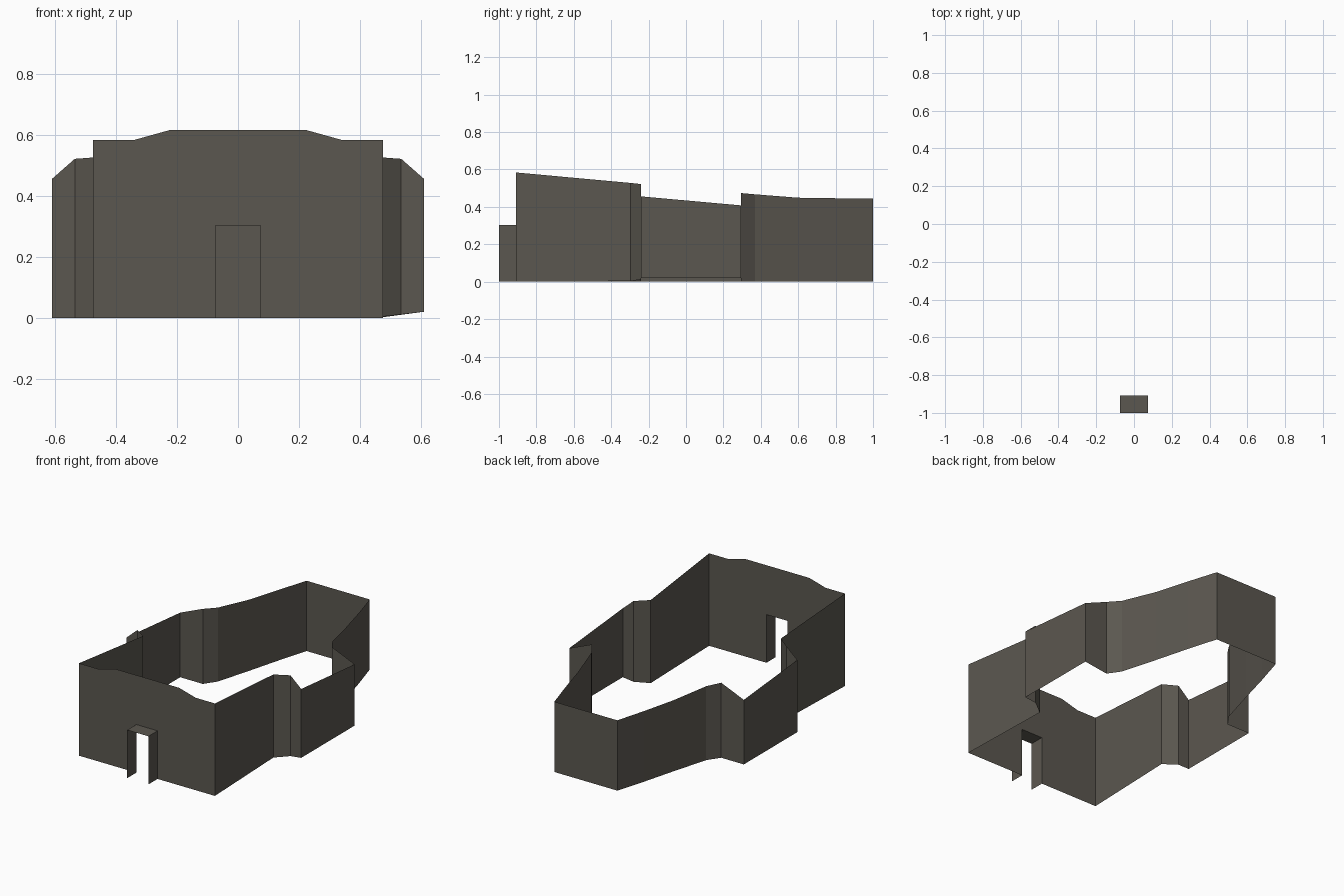
import bpy

if "Cube" in bpy.data.objects:
    bpy.data.objects.remove(bpy.data.objects["Cube"])

stone = bpy.data.materials.new("warm_grey_stone")
stone.diffuse_color = (0.105, 0.096, 0.08, 1)
stone.use_nodes = True
stone.node_tree.nodes["Principled BSDF"].inputs["Base Color"].default_value = stone.diffuse_color


def add_part(name, verts, faces):
    mesh = bpy.data.meshes.new(name)
    mesh.from_pydata(verts, [], faces)
    mesh.materials.append(stone)
    ob = bpy.data.objects.new(name, mesh)
    bpy.context.collection.objects.link(ob)
    return ob


FRONT, BACK = -0.909, 1.0
DOOR_W, DOOR_H = 0.074, 0.304

# Side wall outline from front to back: x, y, bottom, top
side = [
    (0.475, FRONT, 0.0, 0.584),
    (0.455, -0.297, 0.003, 0.528),
    (0.535, -0.24, 0.012, 0.522),
    (0.61, -0.24, 0.021, 0.456),
    (0.61, 0.294, 0.021, 0.408),
    (0.452, 0.294, 0.0, 0.474),
    (0.40, 0.37, 0.0, 0.467),
    (0.334, 0.60, 0.0, 0.449),
    (0.277, 0.81, 0.0, 0.446),
    (0.22, BACK, 0.0, 0.444),
]


def side_wall(name, sign, raised):
    verts, faces = [], []
    for x, y, low, top in side:
        verts += [(sign * x, y, low if raised else 0.0), (sign * x, y, top)]
    for i in range(len(side) - 1):
        a = 2 * i
        f = (a, a + 2, a + 3, a + 1)
        faces.append(f if sign > 0 else f[::-1])
    add_part(name, verts, faces)


# Side walls: only the right transept has a raised foot
side_wall("right_wall", 1, True)
side_wall("left_wall", -1, False)

# Front wall with stepped top and doorway notch
half = [(DOOR_W, 0), (0.475, 0), (0.475, 0.584), (0.34, 0.584), (0.225, 0.616)]
outline = [(DOOR_W, DOOR_H)] + half
outline += [(-x, z) for x, z in reversed(half)] + [(-DOOR_W, DOOR_H)]
add_part("front_wall", [(x, FRONT, z) for x, z in outline],
         [tuple(range(len(outline)))])

# Back wall
bx, bz = side[-1][0], side[-1][3]
add_part("back_wall", [(bx, BACK, 0), (-bx, BACK, 0), (-bx, BACK, bz), (bx, BACK, bz)],
         [(0, 1, 2, 3)])

# Open porch: two sides and a flat roof
arch = [(DOOR_W, 0), (DOOR_W, DOOR_H), (-DOOR_W, DOOR_H), (-DOOR_W, 0)]
verts = [(x, y, z) for y in (-1.0, FRONT) for x, z in arch]
add_part("porch", verts, [(i, i + 4, i + 5, i + 1) for i in range(3)])
